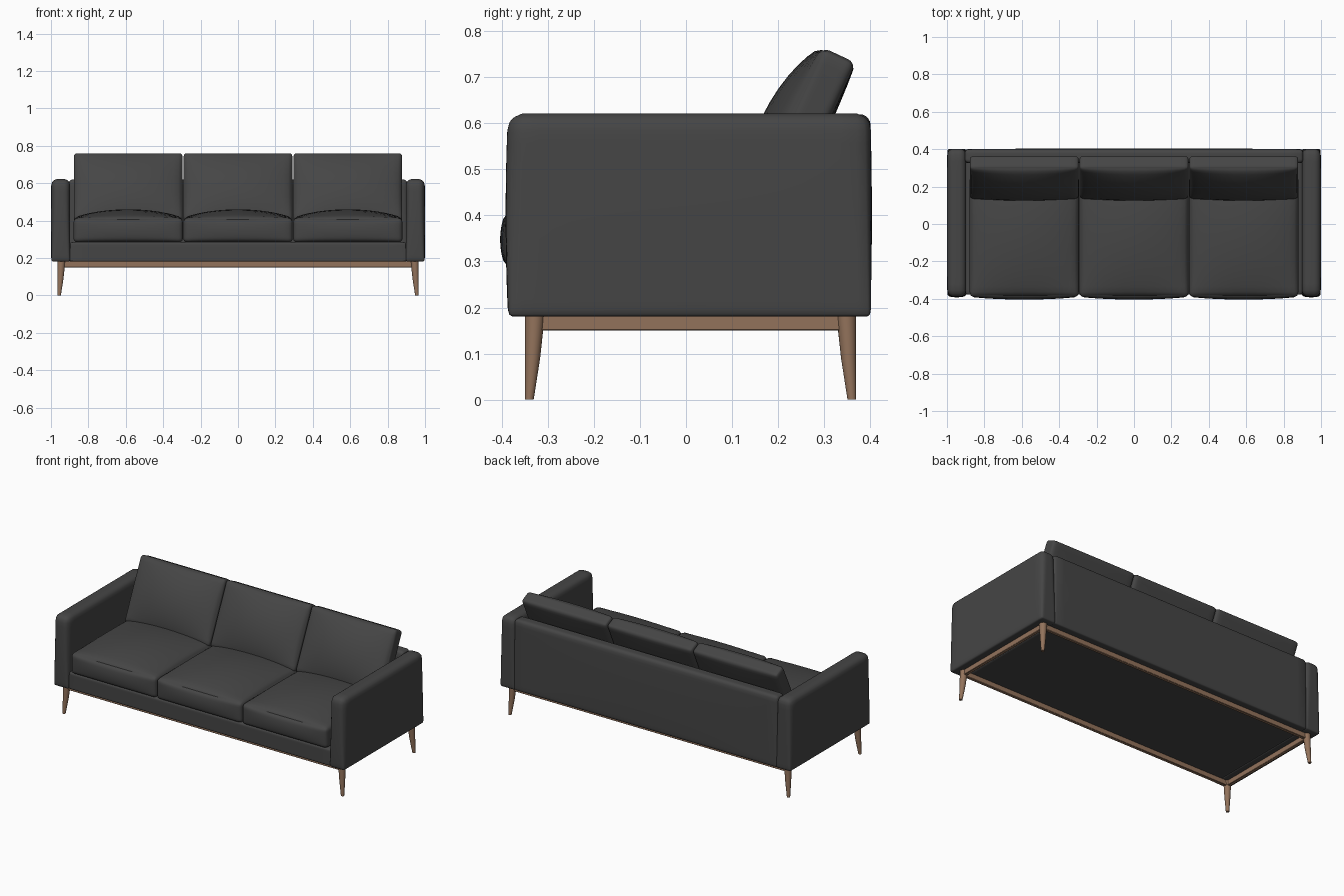
import bpy, bmesh, math
from mathutils import Vector, Matrix

if "Cube" in bpy.data.objects:
    bpy.data.objects.remove(bpy.data.objects["Cube"], do_unlink=True)


def make_material(name, color):
    mat = bpy.data.materials.new(name)
    mat.use_nodes = True
    mat.diffuse_color = color
    mat.node_tree.nodes["Principled BSDF"].inputs["Base Color"].default_value = color
    return mat


fabric = make_material("charcoal fabric", (0.06, 0.06, 0.06, 1))
wood = make_material("walnut wood", (0.29, 0.17, 0.105, 1))


def finish(bm, name, mat, angle=40):
    bmesh.ops.recalc_face_normals(bm, faces=bm.faces)
    mesh = bpy.data.meshes.new(name)
    bm.to_mesh(mesh)
    bm.free()
    mesh.materials.append(mat)
    obj = bpy.data.objects.new(name, mesh)
    bpy.context.collection.objects.link(obj)
    bpy.ops.object.select_all(action="DESELECT")
    obj.select_set(True)
    bpy.context.view_layer.objects.active = obj
    bpy.ops.object.shade_smooth_by_angle(angle=math.radians(angle))
    return obj


def soft_box(name, lo, hi, r_top, r_bottom, bulges=(), matrix=None):
    """Rounded box; each bulge is (axis, side, amount) and swells one face."""
    lo, hi = Vector(lo), Vector(hi)
    half, centre = (hi - lo) / 2, (hi + lo) / 2
    bm = bmesh.new()
    bmesh.ops.create_cube(bm, size=2)
    bmesh.ops.subdivide_edges(bm, edges=bm.edges[:], cuts=15, use_grid_fill=True)
    for v in bm.verts:
        # Crowd the grid towards the edges, where the rounding happens
        s = Vector([math.sin(c * math.pi / 2) for c in v.co])
        r = r_bottom + (r_top - r_bottom) * (s.z + 1) / 2
        p = Vector([s[i] * half[i] for i in range(3)])
        core = Vector([max(r - half[i], min(half[i] - r, p[i])) for i in range(3)])
        p = core + (p - core).normalized() * r
        for axis, side, amount in bulges:
            a, b = [i for i in range(3) if i != axis]
            weight = max(0, s[axis] * side) * (1 - s[a] ** 2) * (1 - s[b] ** 2)
            p[axis] += side * amount * weight ** 0.8
        v.co = centre + p
    if matrix:
        bm.transform(matrix)
    return finish(bm, name, fabric)


# Upholstered body
soft_box("seat_base", (-0.9, -0.378, 0.18), (0.9, 0.36, 0.285), 0.012, 0.008)
soft_box("back_panel", (-0.905, 0.325, 0.18), (0.905, 0.4, 0.62), 0.022, 0.01,
         [(1, 1, 0.004)])
for side, label in ((1, "left"), (-1, "right")):
    x0, x1 = sorted((side * 0.897, side * 0.998))
    soft_box(label + "_arm", (x0, -0.386, 0.18), (x1, 0.402, 0.622), 0.036, 0.012,
             [(0, side, 0.002), (1, -1, 0.006)])

# Seat and back cushions, three of each
lean = Matrix.Translation((0, 0.295, 0.763)) @ Matrix.Rotation(math.radians(-25), 4, "X")
for i, label in ((-1, "right"), (0, "middle"), (1, "left")):
    x = i * 0.587
    soft_box(label + "_seat_cushion", (x - 0.292, -0.388, 0.283),
             (x + 0.292, 0.26, 0.412), 0.022, 0.022,
             [(2, 1, 0.048), (1, -1, 0.016)])
    soft_box(label + "_back_cushion", (x - 0.291, 0, -0.39), (x + 0.291, 0.08, 0.003),
             0.018, 0.018, [(1, -1, 0.055), (1, 1, 0.008)], lean)


# Tapered legs, leaning outward towards the foot
def leg(name, sx, sy):
    bm = bmesh.new()
    rings = []
    for z, r in ((0, 0.0095), (0.09, 0.0165), (0.182, 0.0215)):
        cx = sx * (0.966 - r)
        cy = 0.01 + sy * (0.36 - r)
        rings.append([bm.verts.new((cx + r * math.cos(k * math.tau / 20),
                                    cy + r * math.sin(k * math.tau / 20), z))
                      for k in range(20)])
    for low, high in zip(rings, rings[1:]):
        for k in range(20):
            n = (k + 1) % 20
            bm.faces.new((low[k], low[n], high[n], high[k]))
    bm.faces.new(rings[0])
    bm.faces.new(rings[-1])
    finish(bm, name, wood)


for sx, lx in ((1, "left"), (-1, "right")):
    for sy, ly in ((-1, "front"), (1, "back")):
        leg(f"{ly}_{lx}_leg", sx, sy)


# Wooden rails joining the legs
def rail(name, centre, size):
    bm = bmesh.new()
    bmesh.ops.create_cube(bm, size=1)
    bm.transform(Matrix.Translation(centre) @ Matrix.Diagonal((*size, 1)))
    bmesh.ops.bevel(bm, geom=bm.edges[:], offset=0.002, segments=1, affect="EDGES")
    finish(bm, name, wood)


for s, ly, lx in ((-1, "front", "right"), (1, "back", "left")):
    rail(ly + "_rail", (0, 0.01 + s * 0.338, 0.166), (1.88, 0.02, 0.032))
    rail(lx + "_rail", (s * 0.945, 0.01, 0.166), (0.02, 0.67, 0.032))
